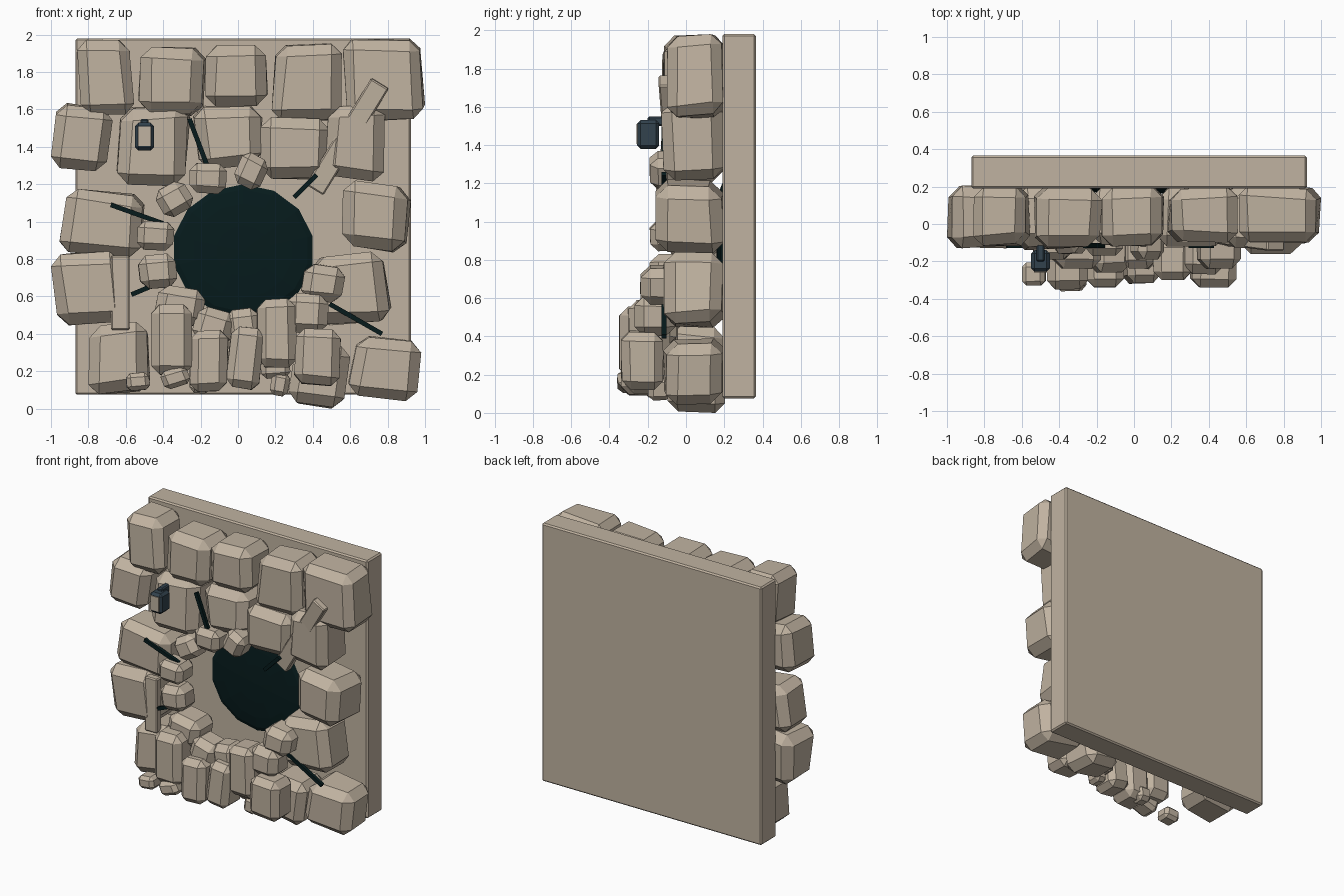
import bpy
import bmesh
import random
from math import atan2, radians
from mathutils import Matrix, Vector

random.seed(4)
scene = bpy.context.scene
default_cube = bpy.data.objects.get("Cube")
if default_cube:
    bpy.data.objects.remove(default_cube, do_unlink=True)


def make_material(name, colour):
    mat = bpy.data.materials.new(name)
    mat.use_nodes = True
    mat.diffuse_color = (*colour, 1)
    mat.node_tree.nodes["Principled BSDF"].inputs["Base Color"].default_value = (*colour, 1)
    return mat


sandstone = make_material("sandstone", (.53, .45, .355))
dark_void = make_material("dark void", (.002, .011, .012))
slate_metal = make_material("slate metal", (.032, .055, .075))


def finish(bm, name, mat):
    bmesh.ops.recalc_face_normals(bm, faces=bm.faces[:])
    mesh = bpy.data.meshes.new(name)
    bm.to_mesh(mesh)
    bm.free()
    mesh.materials.append(mat)
    obj = bpy.data.objects.new(name, mesh)
    scene.collection.objects.link(obj)
    return obj


def bevel_all(bm, offset):
    bmesh.ops.bevel(bm, geom=bm.edges[:], offset=offset, segments=1,
                    affect='EDGES', clamp_overlap=True)


def box(name, low, high, mat, bevel=0):
    low, high = Vector(low), Vector(high)
    bm = bmesh.new()
    bmesh.ops.create_cube(bm, size=1)
    for v in bm.verts:
        v.co = (low + high) / 2 + v.co * (high - low)
    if bevel:
        bevel_all(bm, bevel)
    return finish(bm, name, mat)


def stone(name, low, high, tilt=0, chamfer=.17, rough=.1):
    """Rough chamfered block, tilted in the wall plane and fitted to its bounds."""
    low, high = Vector(low), Vector(high)
    size = high - low
    bm = bmesh.new()
    bmesh.ops.create_cube(bm, size=1)
    for v in bm.verts:
        shrink = Vector([1 - random.uniform(0, 2 * rough) for _ in range(3)])
        v.co = v.co * size * shrink
    bevel_all(bm, chamfer * min(size))
    bm.transform(Matrix.Rotation(radians(tilt), 4, 'Y'))
    for axis in range(3):
        values = [v.co[axis] for v in bm.verts]
        start, span = min(values), max(values) - min(values)
        for v in bm.verts:
            v.co[axis] = low[axis] + (v.co[axis] - start) / span * size[axis]
    return finish(bm, name, sandstone)


def beam(name, start, end, width, depth, y, mat, bevel=0, lean=0):
    """Straight bar between two (x, z) points; lean tips its upper end forward."""
    a, b = Vector(start), Vector(end)
    d, mid = b - a, (a + b) / 2
    half = Vector((width, depth, d.length)) / 2
    obj = box(name, -half, half, mat, bevel)
    obj.data.transform(Matrix.Translation((mid.x, y, mid.y)) @ Matrix.Rotation(atan2(d.x, d.y), 4, 'Y')
                       @ Matrix.Rotation(radians(lean), 4, 'X'))
    return obj


# Back slab
box("back_slab", (-.87, .19, .075), (.925, .365, 1.98), sandstone, .01)

# Large wall stones: left, right, bottom, top, front, tilt
wall_stones = {
    "top_stone_a": (-.86, -.555, 1.57, 1.975, -.12, -3),
    "top_stone_b": (-.535, -.17, 1.565, 1.935, -.13, 2),
    "top_stone_c": (-.175, .16, 1.615, 1.945, -.12, 0),
    "top_stone_d": (.18, .555, 1.54, 1.955, -.1, 3),
    "top_stone_e": (.56, 1, 1.535, 1.98, -.1, -4),
    "upper_stone_a": (-1, -.67, 1.27, 1.635, -.13, 7),
    "upper_stone_b": (-.65, -.255, 1.19, 1.62, -.14, 2),
    "upper_stone_c": (-.24, .13, 1.28, 1.62, -.12, -2),
    "upper_stone_d": (.12, .49, 1.225, 1.56, -.12, 3),
    "upper_stone_e": (.465, .785, 1.215, 1.63, -.13, 3),
    "middle_stone_a": (-.955, -.5, .81, 1.175, -.11, 5),
    "middle_stone_b": (.555, .925, .835, 1.22, -.16, 5),
    "lower_stone_a": (-1, -.59, .445, .855, -.13, -5),
    "lower_stone_b": (.39, .82, .445, .84, -.12, -5),
    "bottom_stone_a": (-.8, -.47, .075, .465, -.12, -3),
    "bottom_stone_b": (.27, .6, 0, .35, -.1, 8),
    "bottom_stone_c": (.59, .98, .04, .39, -.12, 7),
}
for name, (x0, x1, z0, z1, front, tilt) in wall_stones.items():
    stone(name, (x0, front, z0), (x1, .205, z1), tilt)

# Tall rubble blocks at the foot: left, right, bottom, top, front, tilt
foot_blocks = {
    "foot_block_a": (-.465, -.245, .18, .56, -.35, 0),
    "foot_block_b": (-.26, -.05, .09, .42, -.34, 1),
    "foot_block_c": (-.065, .14, .1, .44, -.32, 7),
    "foot_block_d": (.1, .315, .22, .59, -.3, 0),
    "foot_block_e": (.3, .55, .12, .43, -.34, 3),
}
for name, (x0, x1, z0, z1, front, tilt) in foot_blocks.items():
    stone(name, (x0, front, z0), (x1, front + .22, z1), tilt, .2, .05)

# Small rubble: centre x, centre z, width, height, front, tilt
rubble = {
    "rim_stone_a": (-.16, 1.23, .2, .165, -.17, 2),
    "rim_stone_b": (.07, 1.27, .18, .2, -.19, 25),
    "rim_stone_c": (-.34, 1.12, .2, .19, -.16, -30),
    "rim_stone_d": (-.44, .925, .2, .16, -.19, 4),
    "rim_stone_e": (-.43, .735, .21, .19, -.19, -6),
    "rim_stone_f": (.455, .67, .235, .21, -.24, 8),
    "heap_stone_a": (-.31, .55, .27, .22, -.24, 10),
    "heap_stone_b": (-.13, .44, .23, .21, -.26, 15),
    "heap_stone_c": (.03, .44, .2, .2, -.24, -8),
    "heap_stone_d": (.37, .51, .23, .22, -.27, 3),
    "loose_stone_a": (-.335, .165, .16, .12, -.36, -20),
    "loose_stone_b": (-.535, .145, .13, .1, -.33, -6),
    "loose_stone_c": (.225, .13, .11, .13, -.2, 10),
    "loose_stone_d": (-.2, .14, .12, .12, -.22, 5),
    "loose_stone_e": (.2, .22, .16, .12, -.2, -5),
}
for name, (x, z, w, h, front, tilt) in rubble.items():
    depth = max(w, h) * .95
    stone(name, (x - w / 2, front, z - h / 2), (x + w / 2, front + depth, z + h / 2), tilt, .23, .05)

# Dark hole, a shallow faceted dome on the slab
bm = bmesh.new()
bmesh.ops.create_uvsphere(bm, u_segments=14, v_segments=8, radius=1)
bm.transform(Matrix.Translation((.028, .19, .845)) @ Matrix.Diagonal((.38, .03, .355, 1))
             @ Matrix.Rotation(radians(90), 4, 'X'))
finish(bm, "dark_hole", dark_void)

# Cracks radiating from the hole
cracks = [((-.26, 1.55), (-.165, 1.3)), ((-.68, 1.09), (-.4, .99)), ((-.57, .61), (-.38, .69)),
          ((.49, .56), (.77, .4)), ((.3, 1.13), (.42, 1.25))]
for i, (start, end) in enumerate(cracks):
    beam("crack_" + "abcde"[i], start, end, .025, .025, -.115, dark_void)

# Fallen planks
beam("leaning_plank", (.41, 1.17), (.76, 1.74), .11, .06, -.09, sandstone, .008, lean=4)
beam("upright_plank", (-.63, .42), (-.63, .82), .1, .06, -.09, sandstone, .008)

# Wall lantern
box("lantern_body", (-.55, -.255, 1.38), (-.45, -.14, 1.53), slate_metal, .018)
box("lantern_bracket", (-.522, -.2, 1.5), (-.478, -.1, 1.55), slate_metal, .008)
box("lantern_pane", (-.534, -.26, 1.405), (-.466, -.252, 1.51), sandstone)
